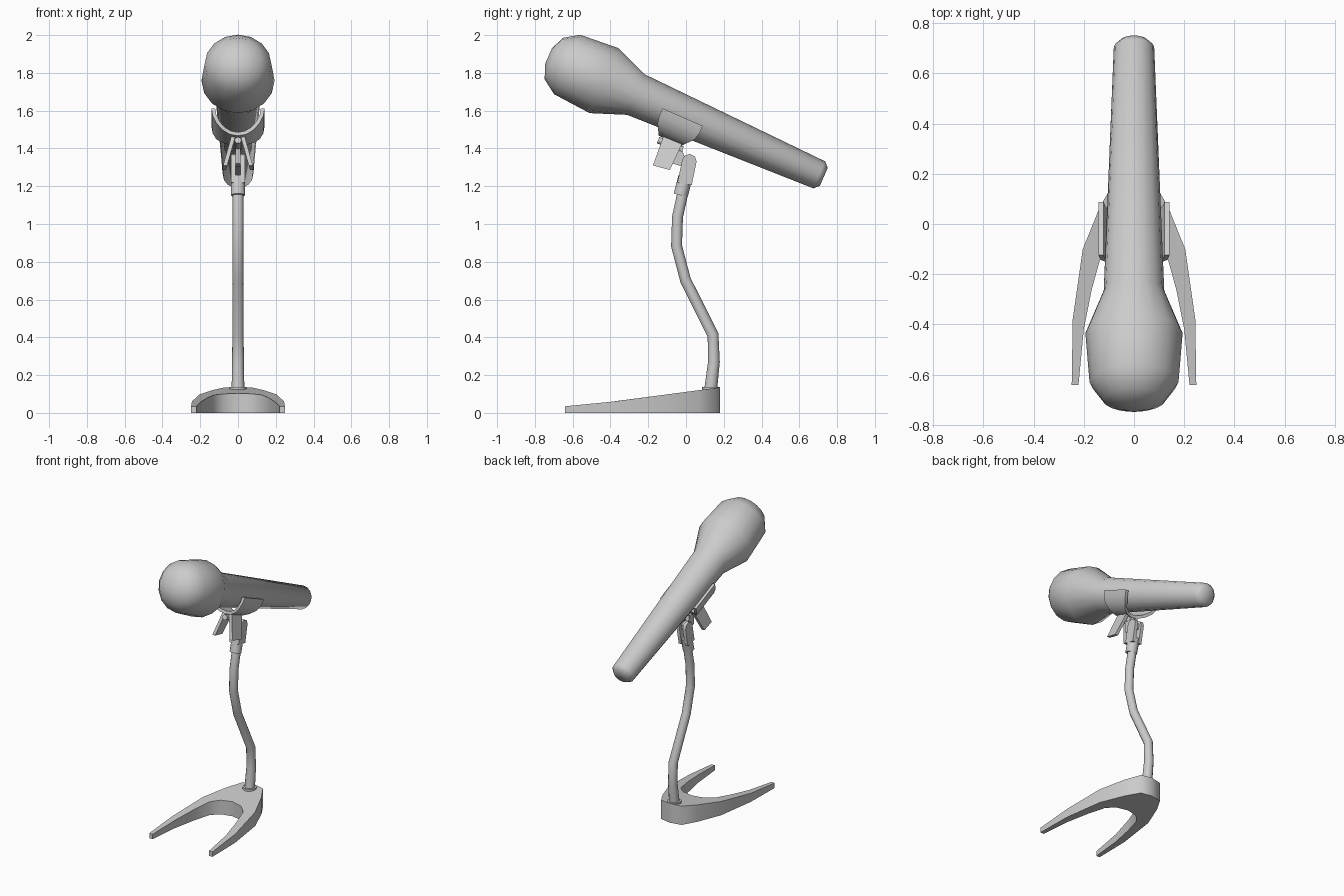
import bpy, bmesh
from math import sin, cos, pi, radians
from mathutils import Vector, Matrix

cube = bpy.data.objects.get("Cube")
if cube:
    bpy.data.objects.remove(cube, do_unlink=True)

grey = bpy.data.materials.new("neutral grey")
grey.use_nodes = True
grey.diffuse_color = (0.6, 0.6, 0.6, 1)
grey.node_tree.nodes["Principled BSDF"].inputs["Base Color"].default_value = (0.6, 0.6, 0.6, 1)


def loft(name, rings, matrix=Matrix(), angle=50):
    """Skin a row of equal-length rings and cap both ends."""
    bm = bmesh.new()
    rows = [[bm.verts.new(matrix @ Vector(p)) for p in ring] for ring in rings]
    n = len(rows[0])
    for a, b in zip(rows, rows[1:]):
        for i in range(n):
            j = (i + 1) % n
            bm.faces.new((a[i], a[j], b[j], b[i]))
    bm.faces.new(rows[0])
    bm.faces.new(rows[-1])
    bmesh.ops.remove_doubles(bm, verts=bm.verts, dist=0.0001)
    bmesh.ops.recalc_face_normals(bm, faces=bm.faces)
    mesh = bpy.data.meshes.new(name)
    bm.to_mesh(mesh)
    bm.free()
    mesh.materials.append(grey)
    obj = bpy.data.objects.new(name, mesh)
    bpy.context.collection.objects.link(obj)
    bpy.ops.object.select_all(action='DESELECT')
    obj.select_set(True)
    bpy.context.view_layer.objects.active = obj
    bpy.ops.object.shade_smooth_by_angle(angle=radians(angle))
    return obj


def tube(name, path, radii, sides=12):
    """Round tube along a (y, z) path in the middle plane."""
    pts = [Vector((0, y, z)) for y, z in path]
    rings = []
    for i, (p, r) in enumerate(zip(pts, radii)):
        along = (pts[min(i + 1, len(pts) - 1)] - pts[max(i - 1, 0)]).normalized()
        side = Vector((1, 0, 0))
        up = along.cross(side)
        rings.append([p + r * (side * cos(2 * pi * k / sides) + up * sin(2 * pi * k / sides))
                      for k in range(sides)])
    return loft(name, rings)


def plate(name, outline, x_at):
    """Flat plate from a (y, z) outline; x_at gives its two x faces at height z."""
    rings = [[(x_at(z)[s], y, z) for y, z in outline] for s in (0, 1)]
    return loft(name, rings)


# Microphone frame: local z runs towards the head, local y is up from the axis
tilt = Matrix(((1, 0, 0, 0), (0, 0.401, -0.916, -0.265), (0, 0.916, 0.401, 1.685), (0, 0, 0, 1)))

# Microphone body: (radius, distance along axis)
profile = [(0.052, -1.086), (0.078, -1.059), (0.117, 0), (0.188, 0.185),
           (0.172, 0.398), (0.12, 0.475), (0.045, 0.506)]
sides = 16
loft("microphone", [[(1.03 * r * cos(2 * pi * k / sides), r * sin(2 * pi * k / sides), t)
                     for k in range(sides)] for r, t in profile], tilt)

# Clip cradle: half shell that narrows at the bottom
cradle = []
for k in range(11):
    a = pi + pi * k / 10
    low = max(0, -sin(a) - 0.5) * 2
    front, back = -0.158 - 0.04 * low, -0.39 + 0.06 * low
    cradle.append([(r * cos(a), r * sin(a) - 0.01, t)
                   for r, t in ((0.121, front), (0.141, front), (0.141, back), (0.121, back))])
loft("clip_cradle", cradle, tilt, 35)

# Splayed squeeze handles under the clip
grip = [(-0.116, 1.475), (-0.175, 1.31), (-0.085, 1.286), (-0.016, 1.435)]
for side, label in ((1, "left"), (-1, "right")):
    plate("clip_handle_" + label, grip,
          lambda z: (side * (0.012 + (1.47 - z) * 0.28), side * (0.034 + (1.47 - z) * 0.28)))

# Spring pin through the clip
tube("spring_pin", [(-0.148, 1.444), (-0.018, 1.394)], [0.018, 0.018])

# Hinge tongue and the forked knuckle holding it
tongue = [(-0.08, 1.45), (-0.07, 1.32), (-0.02, 1.305), (0.03, 1.31),
          (0.035, 1.345), (-0.01, 1.36), (-0.03, 1.43)]
plate("hinge_tongue", tongue, lambda z: (-0.013, 0.013))
prong = [(-0.045, 1.22), (0.03, 1.205), (0.056, 1.33), (0.047, 1.358), (0.02, 1.371),
         (-0.007, 1.362), (-0.02, 1.34)]
for side, label in ((1, "left"), (-1, "right")):
    plate("knuckle_prong_" + label, prong, lambda z: (side * 0.013, side * 0.036))
tube("knuckle_socket", [(-0.028, 1.152), (-0.003, 1.25)], [0.038, 0.038])

# Bent stem and its collar
stem = [(-0.018, 1.16), (-0.045, 1.037), (-0.05, 0.884), (-0.003, 0.704),
        (0.143, 0.413), (0.148, 0.27), (0.13, 0.12)]
tube("stem", stem, [0.029] * 4 + [0.03, 0.031, 0.034])
tube("stem_collar", [(0.132, 0.1), (0.132, 0.138)], [0.046, 0.046], 16)

# Horseshoe base: matching outer and inner edges, mirrored
outer = [(0, 0.18), (0.08, 0.165), (0.135, 0.07), (0.204, -0.1), (0.244, -0.38), (0.248, -0.64)]
inner = [(0, -0.06), (0.08, -0.08), (0.132, -0.13), (0.168, -0.26), (0.2, -0.42), (0.221, -0.64)]


def top(y):
    return 0.035 + (y + 0.64) * 0.095 if y < -0.4 else 0.058 + (y + 0.4) * 0.133


def section(o, i, s):
    return [(s * o[0], o[1], 0), (s * o[0], o[1], top(o[1])),
            (s * i[0], i[1], top(i[1])), (s * i[0], i[1], 0)]


pairs = list(zip(outer, inner))
loft("base", [section(o, i, -1) for o, i in pairs[:0:-1]] + [section(o, i, 1) for o, i in pairs])
